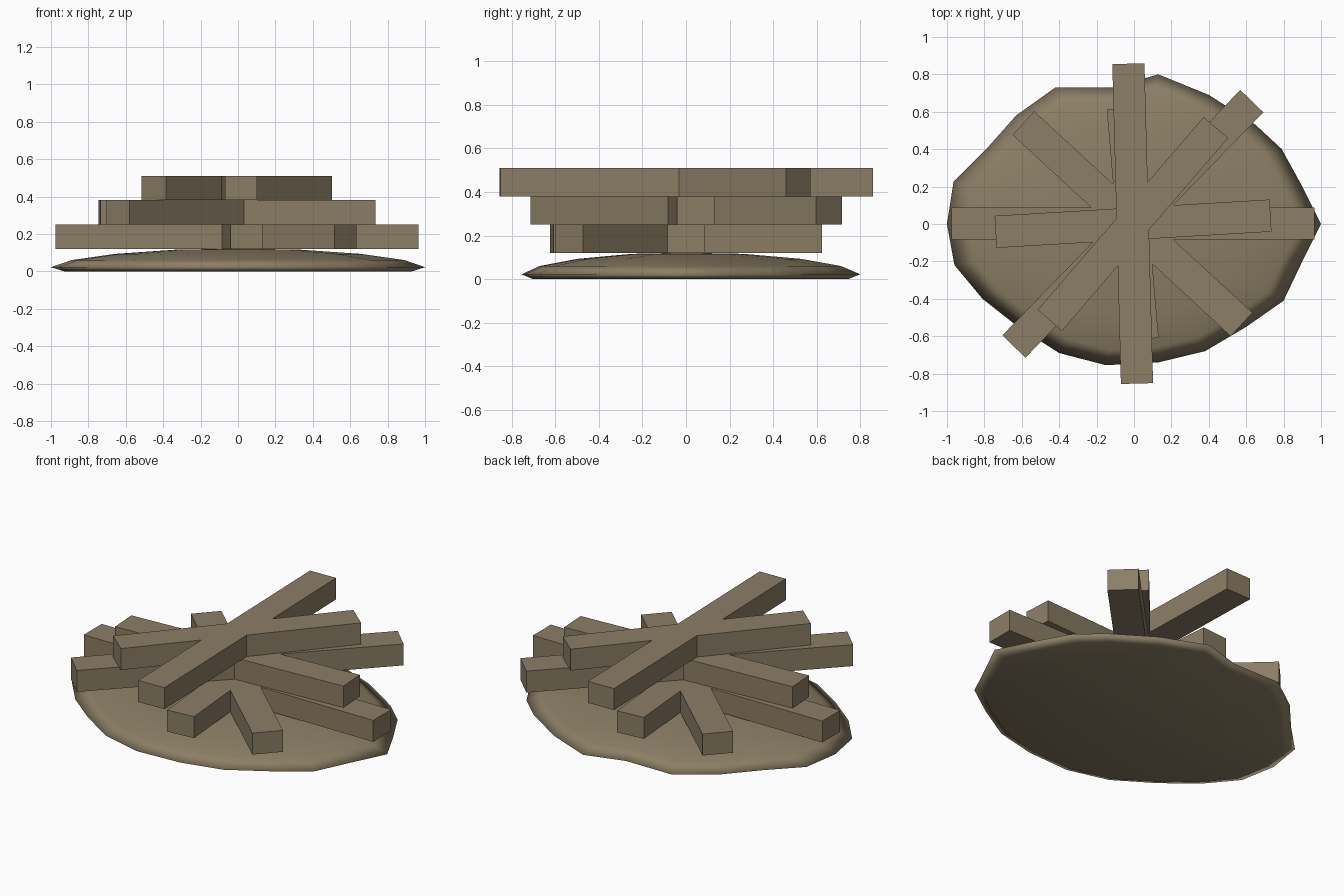
import bpy, bmesh, math
from mathutils import Vector

if "Cube" in bpy.data.objects:
    bpy.data.objects.remove(bpy.data.objects["Cube"], do_unlink=True)

# Single weathered wood / earth colour
wood = bpy.data.materials.new("dry_brown")
wood.use_nodes = True
colour = (0.26, 0.21, 0.13, 1)
wood.diffuse_color = colour
wood.node_tree.nodes["Principled BSDF"].inputs["Base Color"].default_value = colour


def add_object(name, bm, smooth=False):
    bmesh.ops.recalc_face_normals(bm, faces=bm.faces[:])
    for f in bm.faces:
        f.smooth = smooth
    mesh = bpy.data.meshes.new(name)
    bm.to_mesh(mesh)
    bm.free()
    mesh.materials.append(wood)
    obj = bpy.data.objects.new(name, mesh)
    bpy.context.collection.objects.link(obj)
    return obj


# Square log lying between two end points in plan
def add_log(name, start, end, bottom, width=0.172, height=0.13):
    a, b = Vector(start), Vector(end)
    bm = bmesh.new()
    bmesh.ops.create_cube(bm, size=1)
    bmesh.ops.scale(bm, vec=((b - a).length, width, height), verts=bm.verts[:])
    obj = add_object(name, bm)
    mid = (a + b) / 2
    obj.location = (mid.x, mid.y, bottom + height / 2)
    obj.rotation_euler.z = math.atan2(b.y - a.y, b.x - a.x)


# Low earth mound: an uneven outline lofted through stacked rings
outline = [(-1, 0), (-.965, .225), (-.79, .4), (-.63, .58), (-.42, .73),
           (-.11, .73), (.13, .8), (.4, .69), (.65, .53), (.79, .4),
           (.9, .2), (1, 0), (.9, -.2), (.8, -.41), (.6, -.55),
           (.38, -.68), (.13, -.74), (-.15, -.755), (-.4, -.69),
           (-.62, -.55), (-.81, -.4), (-.96, -.22)]
rings = [(.93, 0), (1, .022), (.89, .06), (.66, .093), (.33, .116)]

bm = bmesh.new()
loops = [[bm.verts.new((x * s, y * s, z)) for x, y in outline] for s, z in rings]
n = len(outline)
for low, high in zip(loops, loops[1:]):
    for i in range(n):
        j = (i + 1) % n
        bm.faces.new((low[i], low[j], high[j], high[i]))
for loop, z in ((loops[0], 0), (loops[-1], .121)):
    centre = bm.verts.new((0, 0, z))
    for i in range(n):
        bm.faces.new((loop[i], loop[(i + 1) % n], centre))
add_object("earth_mound", bm, smooth=True)

# Three layers of crossed logs
layers = {
    "bottom": (.12, [((-.975, .002), (.965, .002)),
                     ((-.592, .54), (.575, -.537)),
                     ((-.06, .618), (.046, -.616))]),
    "middle": (.25, [((-.642, -.655), (.63, .657)),
                     ((-.74, -.042), (.73, .045))]),
    "top": (.38, [((-.03, .857), (.016, -.853)),
                  ((-.45, -.515), (.438, .516))]),
}
for layer, (z, logs) in layers.items():
    for i, (start, end) in enumerate(logs, 1):
        add_log(f"{layer}_log_{i}", start, end, z)
